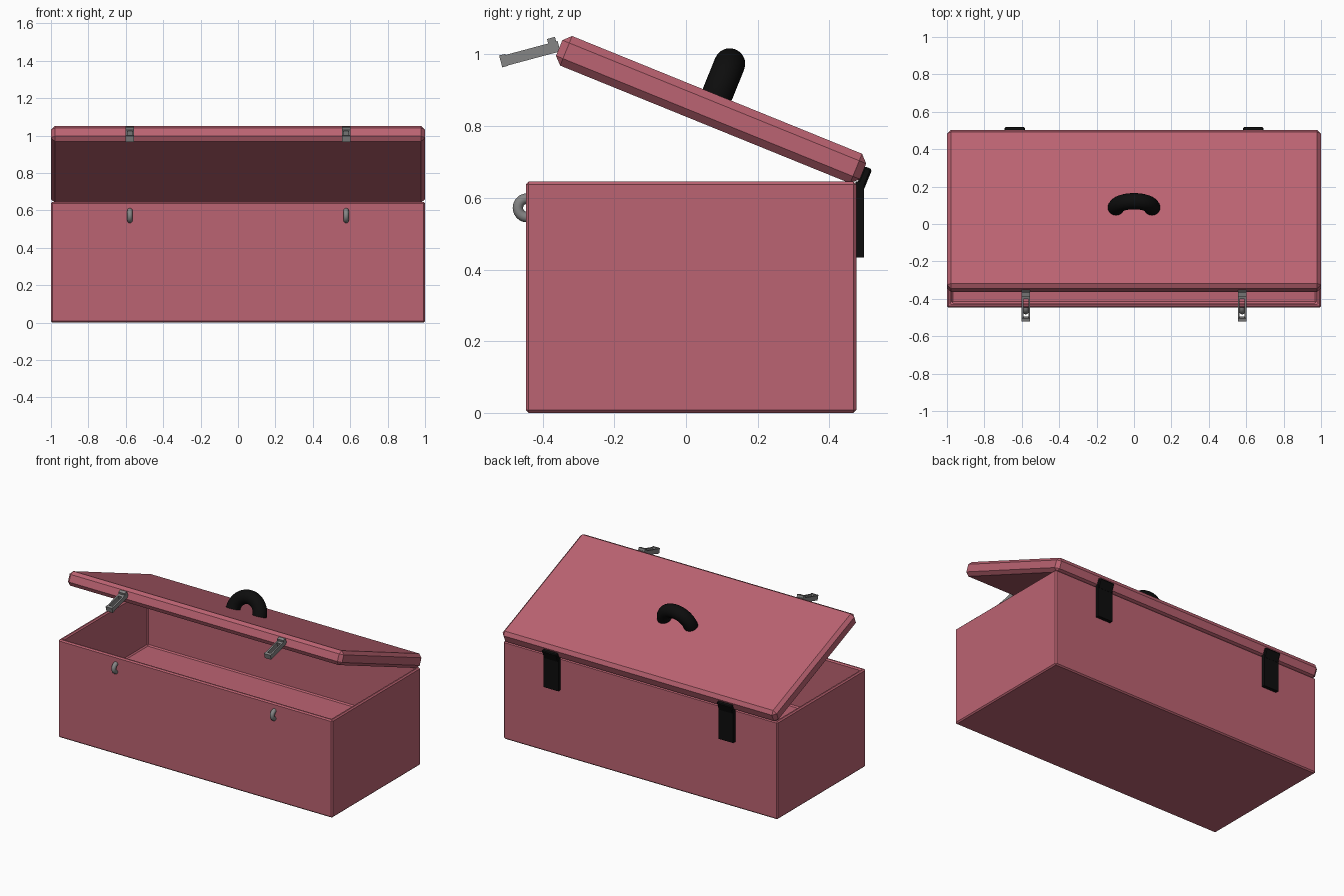
import bpy, bmesh, math
from mathutils import Matrix, Vector

if "Cube" in bpy.data.objects:
    bpy.data.objects.remove(bpy.data.objects["Cube"])

TILT = math.radians(-22.1)                      # open lid angle
LID = Matrix.Translation((0, 0.07, 0.846)) @ Matrix.Rotation(TILT, 4, 'X')
LID_LEN, LID_THICK = 0.915, 0.089


def material(name, rgb):
    m = bpy.data.materials.new(name)
    m.diffuse_color = (*rgb, 1)
    m.use_nodes = True
    m.node_tree.nodes["Principled BSDF"].inputs["Base Color"].default_value = m.diffuse_color
    return m


ROSE = material("rose_paint", (0.50, 0.125, 0.168))
BLACK = material("black_rubber", (0.004, 0.004, 0.004))
GREY = material("grey_metal", (0.235, 0.235, 0.235))


def finish(name, bm, mat, matrix=Matrix(), bevel=0, smooth=False):
    bmesh.ops.recalc_face_normals(bm, faces=bm.faces)
    mesh = bpy.data.meshes.new(name)
    bm.to_mesh(mesh)
    bm.free()
    mesh.materials.append(mat)
    ob = bpy.data.objects.new(name, mesh)
    bpy.context.collection.objects.link(ob)
    ob.matrix_world = matrix
    if bevel:
        mod = ob.modifiers.new("edge_bevel", 'BEVEL')
        mod.width, mod.segments = bevel, 1
        mod.limit_method = 'ANGLE'
    if smooth:
        for p in mesh.polygons:
            p.use_smooth = len(p.vertices) == 4
    return ob


def add_box(bm, lo, hi):
    lo, hi = Vector(lo), Vector(hi)
    m = Matrix.Translation((lo + hi) / 2) @ Matrix.Diagonal((*(hi - lo), 1))
    return bmesh.ops.create_cube(bm, size=1, matrix=m)["verts"]


def box(name, lo, hi, mat, matrix=Matrix(), bevel=0):
    bm = bmesh.new()
    add_box(bm, lo, hi)
    return finish(name, bm, mat, matrix, bevel)


def half_ring(name, major, minor, steps, sides, mat, matrix):
    """Half torus standing on local z = 0, arching over local x."""
    bm = bmesh.new()
    rings = []
    for i in range(steps + 1):
        a = math.pi * i / steps
        ring = []
        for j in range(sides):
            b = 2 * math.pi * j / sides
            r = major + minor * math.cos(b)
            ring.append(bm.verts.new((r * math.cos(a), minor * math.sin(b), r * math.sin(a))))
        rings.append(ring)
    for r0, r1 in zip(rings, rings[1:]):
        for j in range(sides):
            k = (j + 1) % sides
            bm.faces.new((r0[j], r0[k], r1[k], r1[j]))
    bm.faces.new(rings[0])
    bm.faces.new(rings[-1])
    return finish(name, bm, mat, matrix, smooth=True)


# Chest body with a recessed interior
bm = bmesh.new()
add_box(bm, (-1, -0.447, 0), (1, 0.475, 0.645))
bm.faces.ensure_lookup_table()
top = max(bm.faces, key=lambda f: f.calc_center_median().z)
bmesh.ops.inset_region(bm, faces=[top], thickness=0.035)
inner = bmesh.ops.extrude_face_region(bm, geom=[top])
bmesh.ops.translate(bm, vec=(0, 0, -0.375),
                    verts=[g for g in inner["geom"] if isinstance(g, bmesh.types.BMVert)])
if top.is_valid:
    bmesh.ops.delete(bm, geom=[top], context='FACES_ONLY')
finish("chest_body", bm, ROSE, bevel=0.008)

# Chamfered lid, propped open
box("lid", (-1, -LID_LEN / 2, -LID_THICK / 2), (1, LID_LEN / 2, LID_THICK / 2),
    ROSE, LID, bevel=0.021)

# Arched handle on the lid
half_ring("handle", 0.0965, 0.0435, 32, 20, BLACK,
          LID @ Matrix.Translation((0, 0, LID_THICK / 2 - 0.003)))

for side, sx in (("left", -1), ("right", 1)):
    # Hinge leaves on the back of the body and the lid
    hx = 0.638 * sx
    box("hinge_lower_leaf_" + side, (hx - 0.054, 0.473, 0.433), (hx + 0.054, 0.497, 0.645), BLACK)
    box("hinge_upper_leaf_" + side, (hx - 0.054, 0.455, -0.048), (hx + 0.054, 0.479, 0.015),
        BLACK, LID, bevel=0.005)

    # Latch frame hanging off the front of the lid
    lx = 0.578 * sx
    frame = Matrix.Translation((lx, -0.355, 1.025)) @ Matrix.Rotation(math.radians(15), 4, 'X')
    bm = bmesh.new()
    for s in (-1, 1):
        add_box(bm, (s * 0.018 - 0.005, -0.165, -0.017), (s * 0.018 + 0.005, 0, 0.013))
    add_box(bm, (-0.023, -0.168, -0.018), (0.023, -0.150, 0.016))
    add_box(bm, (-0.023, -0.045, -0.015), (0.023, 0, 0.012))
    add_box(bm, (-0.023, -0.027, 0.010), (0.023, -0.004, 0.026))
    finish("latch_" + side, bm, GREY, frame)

    # Catch ring on the front wall
    half_ring("catch_ring_" + side, 0.026, 0.0145, 16, 12, GREY,
              Matrix.Translation((lx, -0.443, 0.572))
              @ Matrix.Rotation(math.pi / 2, 4, 'X') @ Matrix.Rotation(math.pi / 2, 4, 'Z'))
